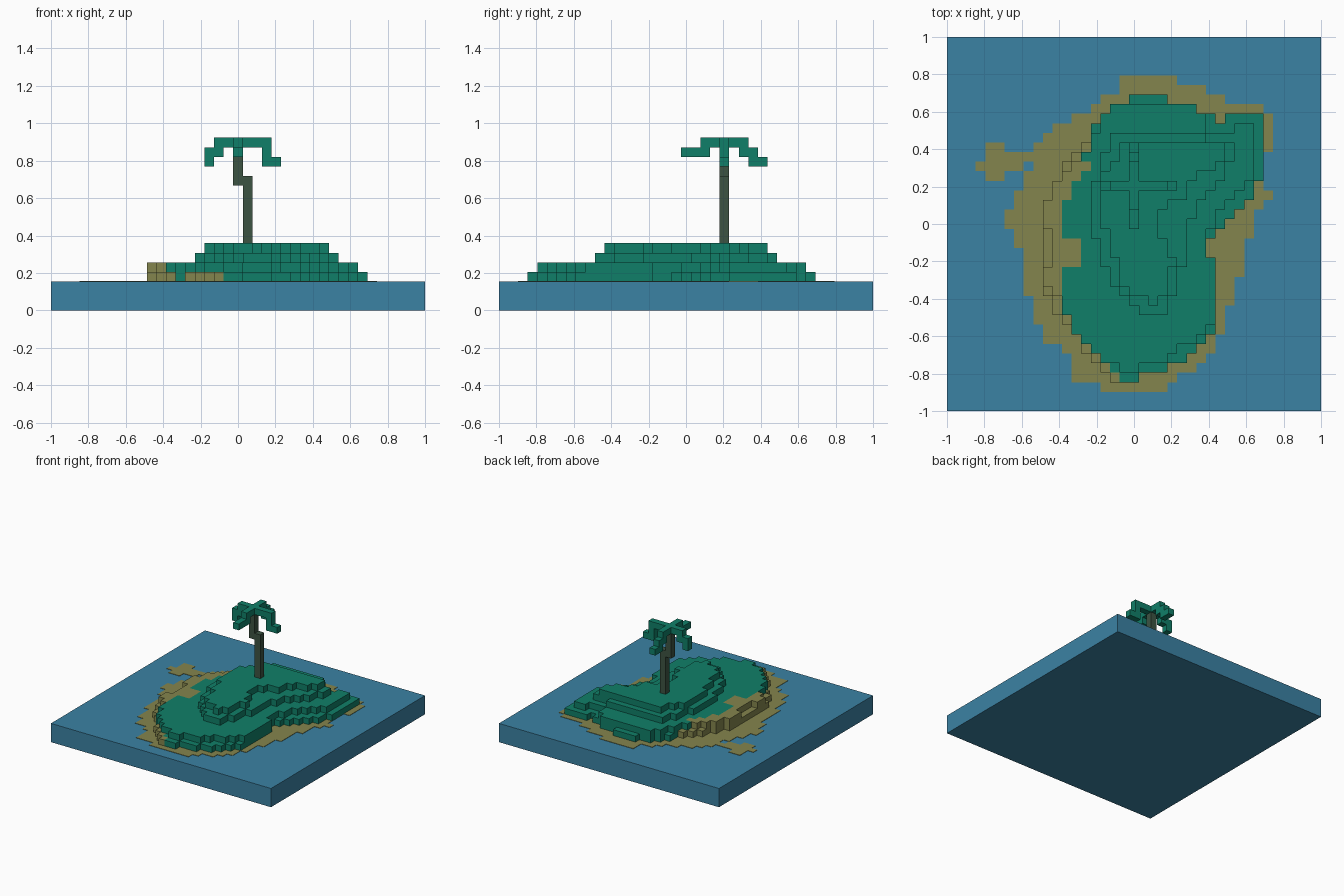
import bpy, bmesh

if "Cube" in bpy.data.objects:
    bpy.data.objects.remove(bpy.data.objects["Cube"], do_unlink=True)

N = 39              # blocks along each side
S = 2.0 / N         # block size


def material(name, rgb):
    m = bpy.data.materials.new(name)
    m.diffuse_color = (*rgb, 1)
    m.use_nodes = True
    bsdf = m.node_tree.nodes["Principled BSDF"]
    bsdf.inputs["Base Color"].default_value = (*rgb, 1)
    bsdf.inputs["Roughness"].default_value = 0.9
    return m


water = material("sea blue", (0.044, 0.223, 0.371))
sand = material("sand", (0.231, 0.235, 0.074))
grass = material("leaf green", (0.005, 0.212, 0.138))
bark = material("bark brown", (0.046, 0.087, 0.055))

# The six block sides: direction and corner offsets
SIDES = {
    (1, 0, 0): ((1, 0, 0), (1, 1, 0), (1, 1, 1), (1, 0, 1)),
    (-1, 0, 0): ((0, 1, 0), (0, 0, 0), (0, 0, 1), (0, 1, 1)),
    (0, 1, 0): ((1, 1, 0), (0, 1, 0), (0, 1, 1), (1, 1, 1)),
    (0, -1, 0): ((0, 0, 0), (1, 0, 0), (1, 0, 1), (0, 0, 1)),
    (0, 0, 1): ((0, 0, 1), (1, 0, 1), (1, 1, 1), (0, 1, 1)),
    (0, 0, -1): ((0, 1, 0), (1, 1, 0), (1, 0, 0), (0, 0, 0)),
}


def blocks(name, cells, mats, rule=lambda c: 0, height=S, base=None):
    """Outer shell of a set of (x, y, z) blocks; rule gives the material index."""
    bm = bmesh.new()
    verts = {}
    for c in sorted(cells):
        for d, corners in SIDES.items():
            if tuple(a + b for a, b in zip(c, d)) in cells:
                continue
            face = []
            for o in corners:
                k = tuple(a + b for a, b in zip(c, o))
                if k not in verts:
                    z = k[2] * S if base is None else base + (k[2] - c[2]) * height
                    verts[k] = bm.verts.new((k[0] * S - 1, k[1] * S - 1, z))
                face.append(verts[k])
            bm.faces.new(face).material_index = rule(c)
    mesh = bpy.data.meshes.new(name)
    bm.to_mesh(mesh)
    bm.free()
    for m in mats:
        mesh.materials.append(m)
    ob = bpy.data.objects.new(name, mesh)
    bpy.context.collection.objects.link(ob)
    return ob


def layer(first_row, spans, z):
    """Fill rows, counted from the back, between a start and an end column."""
    return {(x, N - 1 - first_row - i, z)
            for i, (a, b) in enumerate(spans) for x in range(a, b)}


# Sea slab
bpy.ops.mesh.primitive_cube_add(size=1, location=(0, 0, 1.5 * S))
sea = bpy.context.object
sea.name = "sea"
sea.scale = (2, 2, 3 * S)
bpy.ops.object.transform_apply(location=True, rotation=False, scale=True)
sea.data.materials.append(water)

# Beach: a thin plate with a spit on the west side
beach = layer(4, [
    (18, 24), (18, 27), (16, 29), (15, 33), (13, 34), (11, 34), (10, 34), (9, 34),
    (9, 33), (9, 33), (8, 33), (8, 33), (7, 34), (7, 33), (6, 32), (6, 32), (7, 32),
    (7, 31), (8, 31), (8, 31), (8, 31), (8, 30), (8, 30), (9, 30), (9, 29), (9, 29),
    (10, 29), (10, 28), (12, 28), (13, 27), (13, 26), (13, 24), (16, 23)], 0)
beach |= layer(11, [(4, 6), (4, 9), (3, 8), (4, 6)], 0)
blocks("beach", beach, [sand], height=0.003, base=3 * S)

# Lower terraces: grass, with sand blocks west of the grass line
GRASS_ROW = 6
GRASS_START = [19, 17, 16, 15, 15, 15, 14, 15, 14, 13, 13, 12, 12, 12, 12, 14, 14, 14,
               12, 12, 12, 12, 12, 13, 13, 14, 15, 16, 17, 18]


def sandy(c):
    return int(c[0] < GRASS_START[N - 1 - c[1] - GRASS_ROW])


terrace_1 = layer(6, [
    (19, 23), (17, 26), (16, 28), (15, 33), (15, 33), (14, 33), (13, 33), (12, 33),
    (12, 33), (11, 32), (11, 32), (10, 31), (10, 30), (10, 29), (10, 28), (10, 27),
    (10, 27), (10, 28), (10, 28), (10, 28), (10, 28), (11, 28), (11, 28), (12, 28),
    (13, 28), (14, 27), (14, 26), (15, 25), (16, 23), (17, 20)], 3)
terrace_1 |= layer(8, [(29, 33)], 3)
blocks("terrace_1", terrace_1, [grass, sand], sandy)

terrace_2 = layer(7, [
    (17, 26), (16, 27), (16, 27), (15, 32), (15, 32), (14, 32), (13, 32), (12, 32),
    (11, 31), (11, 30), (10, 29), (10, 28), (10, 28), (11, 27), (11, 27), (11, 27),
    (11, 28), (10, 28), (10, 28), (11, 28), (12, 28), (12, 28), (13, 28), (13, 27),
    (14, 26), (15, 24), (16, 23), (18, 20)], 4)
terrace_2 |= layer(9, [(30, 32)], 4)
blocks("terrace_2", terrace_2, [grass, sand], sandy)

# Upper terraces
blocks("terrace_3", layer(10, [
    (17, 27), (17, 30), (16, 30), (16, 29), (16, 29), (15, 28), (15, 27), (15, 26),
    (15, 26), (15, 25), (15, 25), (16, 25), (16, 25), (16, 25), (17, 24), (17, 24),
    (18, 24), (19, 23), (20, 23)], 5), [grass])
blocks("terrace_4", layer(11, [
    (18, 29), (18, 29), (17, 28), (16, 26), (16, 25), (16, 25), (16, 23), (16, 22),
    (16, 22), (17, 22), (17, 23), (17, 23), (18, 24), (18, 23), (18, 23), (19, 23),
    (21, 22)], 6), [grass])

# Palm trunk with a kink near the top
trunk = {(20, 23, z) for z in range(7, 14)} | {(19, 23, z) for z in range(13, 17)}
blocks("palm_trunk", trunk, [bark])

# Palm fronds: a flat cross whose four arms droop
fronds = {(x, 23, 17) for x in range(17, 23)} | {(19, y, 17) for y in range(21, 26)}
fronds |= {(16, 23, 15), (16, 23, 16), (17, 23, 16)}          # west arm
fronds |= {(22, 23, 16), (22, 23, 15), (23, 23, 15)}          # east arm
fronds |= {(19, y, 16) for y in (19, 20, 21)}                 # front arm
fronds |= {(19, 25, 16), (19, 26, 16), (19, 26, 15), (19, 27, 15)}  # back arm
blocks("palm_fronds", fronds, [grass])
